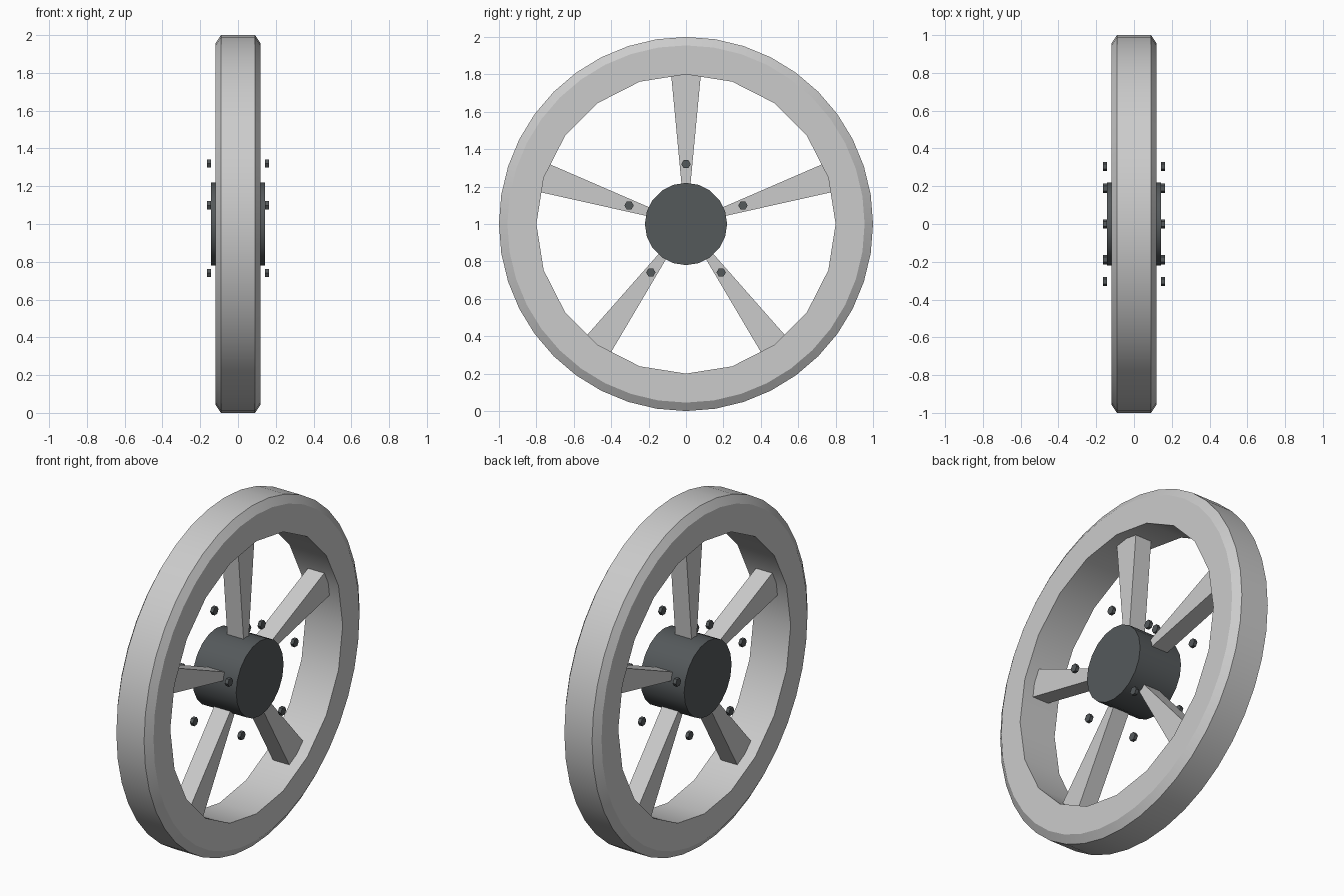
import bpy, bmesh, math
from mathutils import Matrix, Vector

if "Cube" in bpy.data.objects:
    bpy.data.objects.remove(bpy.data.objects["Cube"])

CENTRE = Vector((0, 0, 1))
SPOKES = 5

dark = bpy.data.materials.new("dark_metal")
dark.diffuse_color = (0.09, 0.1, 0.105, 1)
dark.use_nodes = True
dark.node_tree.nodes["Principled BSDF"].inputs["Base Color"].default_value = dark.diffuse_color


def add_object(name, bm, mat=None, smooth=False):
    bmesh.ops.recalc_face_normals(bm, faces=bm.faces)
    mesh = bpy.data.meshes.new(name)
    bm.to_mesh(mesh)
    bm.free()
    obj = bpy.data.objects.new(name, mesh)
    bpy.context.collection.objects.link(obj)
    obj.location = CENTRE
    if mat:
        mesh.materials.append(mat)
    if smooth:
        bpy.ops.object.select_all(action='DESELECT')
        obj.select_set(True)
        bpy.context.view_layer.objects.active = obj
        bpy.ops.object.shade_smooth_by_angle(angle=math.radians(30))
    return obj


def axle_cylinder(name, radius, depth, sides, loc=(0, 0, 0), smooth=False):
    # cylinder lying along the x axis
    bm = bmesh.new()
    bmesh.ops.create_cone(bm, cap_ends=True, segments=sides, radius1=radius,
                          radius2=radius, depth=depth,
                          matrix=Matrix.Translation(loc) @ Matrix.Rotation(math.pi / 2, 4, 'Y'))
    return add_object(name, bm, dark, smooth)


# rim: chamfered outer band, coarser inner bore (20 sides)
def make_rim(sides=40):
    profile = [(-0.12, 0.8), (-0.12, 0.955), (-0.09, 1.0),
               (0.09, 1.0), (0.12, 0.955), (0.12, 0.8)]
    bm = bmesh.new()
    rings = []
    for i in range(sides):
        a = 2 * math.pi * i / sides
        ring = []
        for x, r in profile:
            if r == 0.8 and i % 2:
                r *= math.cos(2 * math.pi / sides)
            ring.append(bm.verts.new((x, r * math.sin(a), r * math.cos(a))))
        rings.append(ring)
    n = len(profile)
    for i in range(sides):
        p, q = rings[i], rings[(i + 1) % sides]
        for j in range(n):
            k = (j + 1) % n
            bm.faces.new((p[j], p[k], q[k], q[j]))
    add_object("wheel_rim", bm, smooth=True)


# spoke: box widening from hub to rim
def make_spoke(i, angle):
    bm = bmesh.new()
    bmesh.ops.create_cube(bm, size=1)
    for v in bm.verts:
        outer = v.co.z > 0
        half = 0.08 if outer else 0.018
        v.co = (math.copysign(0.053, v.co.x), math.copysign(half, v.co.y),
                0.805 if outer else 0.15)
    bmesh.ops.rotate(bm, verts=bm.verts, cent=(0, 0, 0),
                     matrix=Matrix.Rotation(angle, 3, 'X'))
    add_object(f"spoke_{i + 1}", bm)


make_rim()
axle_cylinder("hub", 0.22, 0.284, 20, smooth=True)

# spokes, with a hexagonal bolt on each side
for i in range(SPOKES):
    a = 2 * math.pi * i / SPOKES
    make_spoke(i, a)
    for side, label in ((-1, "left"), (1, "right")):
        axle_cylinder(f"bolt_{label}_{i + 1}", 0.025, 0.02, 6,
                      (side * 0.154, -0.32 * math.sin(a), 0.32 * math.cos(a)))
